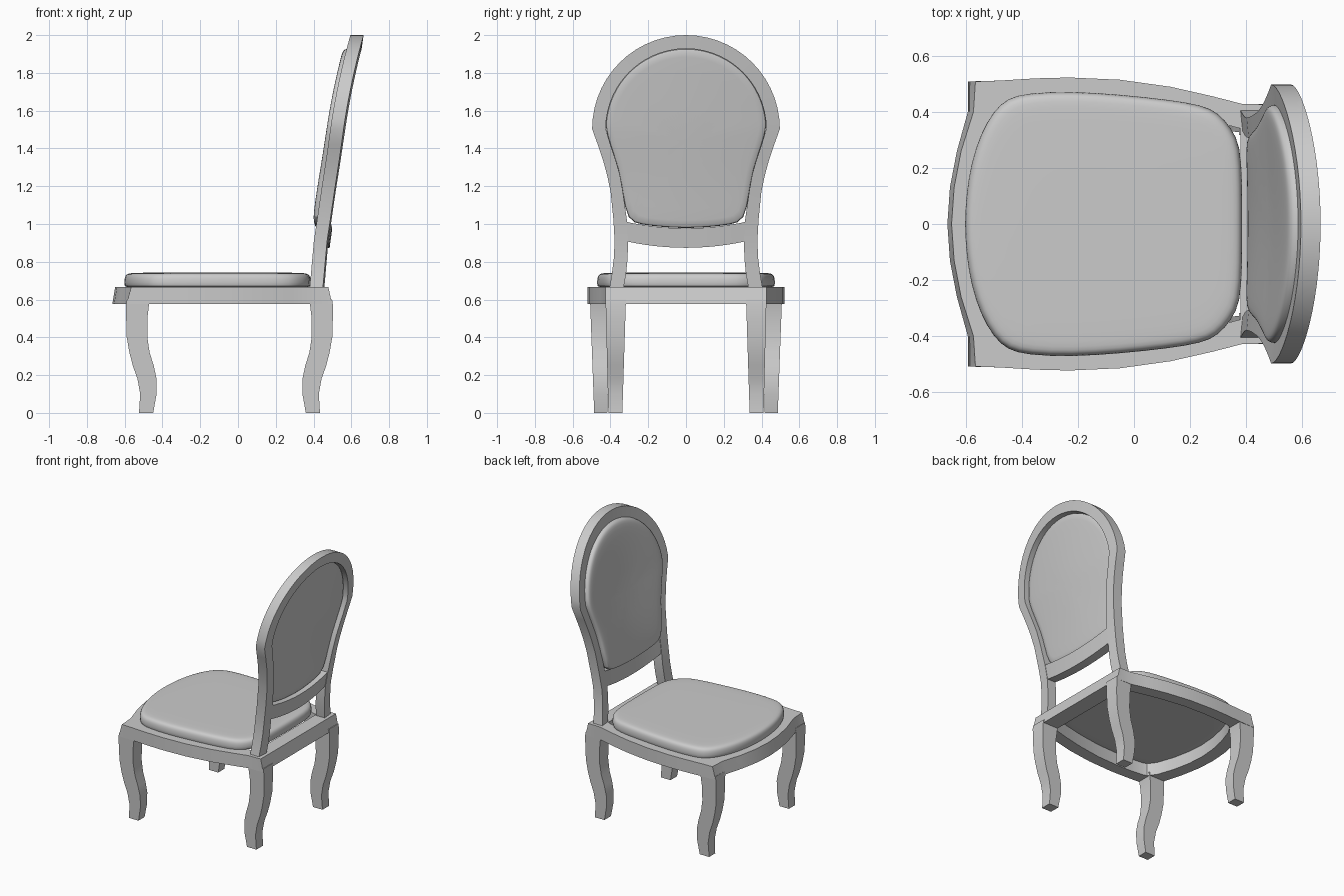
import bpy, bmesh, math

if "Cube" in bpy.data.objects:
    bpy.data.objects.remove(bpy.data.objects["Cube"])


def loft(name, sections, closed=False, subdiv=0, mirror=False, angle=35):
    """Skin a list of equal-length point rings; cap the ends unless closed."""
    bm = bmesh.new()
    rings = [[bm.verts.new(p) for p in s] for s in sections]
    n = len(rings[0])
    pairs = list(zip(rings, rings[1:])) + ([(rings[-1], rings[0])] if closed else [])
    for a, b in pairs:
        for i in range(n):
            j = (i + 1) % n
            bm.faces.new((a[i], a[j], b[j], b[i]))
    if not closed:
        bm.faces.new(rings[0])
        bm.faces.new(rings[-1])
    bmesh.ops.recalc_face_normals(bm, faces=bm.faces)
    me = bpy.data.meshes.new(name)
    bm.to_mesh(me)
    bm.free()
    ob = bpy.data.objects.new(name, me)
    bpy.context.collection.objects.link(ob)
    if subdiv:
        sub = ob.modifiers.new("Smooth", 'SUBSURF')
        sub.levels = sub.render_levels = subdiv
    if mirror:
        m = ob.modifiers.new("Mirror", 'MIRROR')
        m.use_axis = (False, True, False)
    bpy.ops.object.select_all(action='DESELECT')
    ob.select_set(True)
    bpy.context.view_layer.objects.active = ob
    bpy.ops.object.shade_smooth_by_angle(angle=math.radians(angle))
    return ob


def lerp_table(table, v):
    for (a, fa), (b, fb) in zip(table, table[1:]):
        if v <= b:
            break
    return fa + (fb - fa) * (v - a) / (b - a)


# Backrest surface: leans back and bows across its width
LEAN = [(0.66, 0.367), (0.9, 0.385), (1.2, 0.432), (1.5, 0.488), (2.0, 0.56)]


def back_point(y, z, depth):
    return (lerp_table(LEAN, z) + 0.035 * (1 - (y / 0.5) ** 2) + depth, y, z)


# Cabriole legs: (z, outer x, inner x), tapering in y
LEG = [(0.60, -0.588, -0.465), (0.575, -0.592, -0.471), (0.5, -0.592, -0.48),
       (0.4, -0.589, -0.48), (0.32, -0.575, -0.468), (0.25, -0.557, -0.446),
       (0.18, -0.532, -0.431), (0.1, -0.518, -0.431), (0.0, -0.524, -0.449)]


def leg(name, flip, shift, top, bottom):
    secs = []
    for z, xo, xi in LEG:
        t = z / 0.6
        y0, y1 = (bottom[k] + (top[k] - bottom[k]) * t for k in (0, 1))
        a, b = flip * xo + shift, flip * xi + shift
        secs.append([(a, y0, z), (b, y0, z), (b, y1, z), (a, y1, z)])
    loft(name, secs, mirror=True)


leg("front_legs", 1, 0.0, (0.40, 0.508), (0.417, 0.486))
leg("back_legs", -1, -0.09, (0.318, 0.426), (0.337, 0.411))

# Seat rail: outer x, y, outward flare at the bottom, inner x, y
RAIL = [(-0.650, 0.0, -0.015, -0.575, 0.0), (-0.641, 0.13, -0.015, -0.566, 0.12),
        (-0.616, 0.26, -0.015, -0.541, 0.24), (-0.572, 0.40, -0.02, -0.50, 0.36),
        (-0.565, 0.508, -0.026, -0.46, 0.415), (-0.48, 0.511, 0, -0.43, 0.425),
        (-0.35, 0.519, 0, -0.34, 0.434), (-0.23, 0.522, 0, -0.23, 0.437),
        (-0.05, 0.514, 0, -0.06, 0.43), (0.13, 0.489, 0, 0.11, 0.405),
        (0.28, 0.455, 0, 0.26, 0.372), (0.385, 0.428, 0, 0.38, 0.34),
        (0.478, 0.426, 0.02, 0.38, 0.34), (0.478, 0.0, 0.02, 0.38, 0.0)]
rail = RAIL + [(a, -b, f, c, -d) for a, b, f, c, d in RAIL[-2:0:-1]]
loft("seat_rail", [[(xo, yo, 0.667), (xo + f, yo, 0.577), (xi, yi, 0.577), (xi, yi, 0.667)]
                   for xo, yo, f, xi, yi in rail], closed=True)

# Seat cushion
SEAT = [(-0.602, 0.0), (-0.596, 0.11), (-0.578, 0.22), (-0.545, 0.32), (-0.50, 0.40),
        (-0.45, 0.447), (-0.38, 0.465), (-0.23, 0.472), (-0.05, 0.46), (0.12, 0.442),
        (0.24, 0.423), (0.30, 0.395), (0.345, 0.34), (0.378, 0.28), (0.384, 0.14), (0.384, 0.0)]
seat = SEAT + [(x, -y) for x, y in SEAT[-2:0:-1]]
cx = -0.11
loft("seat_cushion", [[(cx + (x - cx) * s, y * s, z) for x, y in seat] for s, z in
                      [(0.3, 0.664), (0.97, 0.664), (1.0, 0.668), (1.005, 0.69), (1.0, 0.718),
                       (0.98, 0.734), (0.94, 0.74), (0.85, 0.742), (0.55, 0.743), (0.2, 0.743)]],
     subdiv=1, angle=60)

# Back frame: posts sweep up into a round top; outer y, z, inner y, z
POST = [(0.405, 0.663, 0.33, 0.663), (0.392, 0.74, 0.317, 0.74), (0.382, 0.82, 0.309, 0.82),
        (0.378, 0.91, 0.307, 0.91), (0.384, 1.02, 0.312, 1.015), (0.399, 1.17, 0.334, 1.17),
        (0.418, 1.26, 0.350, 1.26), (0.44, 1.34, 0.37, 1.33), (0.467, 1.42, 0.40, 1.42)]
CZ, RO, RI, STEPS = 1.503, 0.497, 0.425, 28
arc = []
for i in range(STEPS + 1):
    a = math.pi * i / STEPS
    c, s = math.cos(a), math.sin(a)
    arc.append((RO * c, CZ + RO * s, RI * c, CZ + RI * s))
frame = POST + arc + [(-a, b, -c, d) for a, b, c, d in reversed(POST)]
THICK = 0.07
loft("back_frame", [[back_point(yo, zo, 0), back_point(yo, zo, THICK),
                     back_point(yi, zi, THICK), back_point(yi, zi, 0)]
                    for yo, zo, yi, zi in frame])

# Lower cross rail of the back, dipping in the middle
secs = []
for i in range(13):
    y = -0.33 + 0.66 * i / 12
    lift = 0.033 * (y / 0.31) ** 2
    lo, hi = 0.874 + lift, 0.977 + lift
    secs.append([back_point(y, lo, 0.003), back_point(y, lo, THICK - 0.003),
                 back_point(y, hi, THICK - 0.003), back_point(y, hi, 0.003)])
loft("back_cross_rail", secs)

# Back cushion: fills the frame opening, proud at the front, recessed behind
side = [(c, d) for a, b, c, d in POST[4:]]
bottom = [(y, 0.98 + 0.033 * (y / 0.31) ** 2) for y in (-0.23, -0.15, -0.07, 0.0, 0.07, 0.15, 0.23)]
outline = side + [(c, d) for a, b, c, d in arc] + [(-y, z) for y, z in reversed(side)] + bottom
zc = 1.42
loft("back_cushion", [[back_point(y * s, zc + (z - zc) * s, d) for y, z in outline] for s, d in
                      [(0.2, 0.04), (0.6, 0.04), (0.97, 0.04), (1.0, 0.038), (1.004, 0.01),
                       (1.0, -0.012), (0.985, -0.025), (0.95, -0.032), (0.85, -0.036),
                       (0.5, -0.038), (0.2, -0.038)]], subdiv=1, angle=60)
